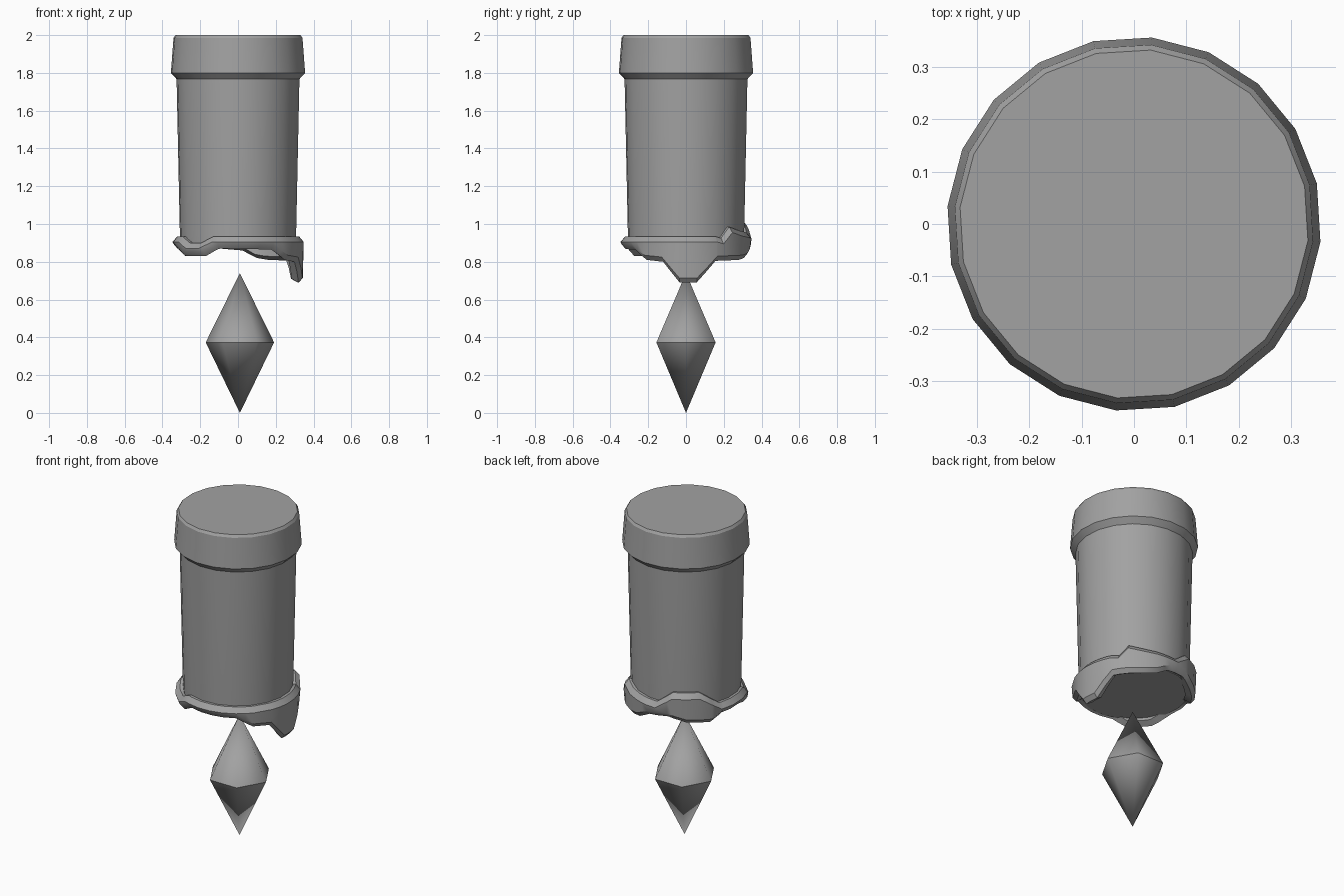
import bpy, bmesh, math

if "Cube" in bpy.data.objects:
    bpy.data.objects.remove(bpy.data.objects["Cube"])

grey = bpy.data.materials.new("mid_grey")
grey.diffuse_color = (0.36, 0.36, 0.36, 1)
grey.use_nodes = True
grey.node_tree.nodes["Principled BSDF"].inputs["Base Color"].default_value = grey.diffuse_color


def finish(bm, name, angle=30):
    bmesh.ops.recalc_face_normals(bm, faces=bm.faces)
    for f in bm.faces:
        f.smooth = True
    for e in bm.edges:
        if len(e.link_faces) == 2 and e.calc_face_angle(0) > math.radians(angle):
            e.smooth = False
    mesh = bpy.data.meshes.new(name)
    bm.to_mesh(mesh)
    bm.free()
    mesh.materials.append(grey)
    obj = bpy.data.objects.new(name, mesh)
    bpy.context.collection.objects.link(obj)
    return obj


def bridge(bm, rings, closed=False):
    pairs = list(zip(rings, rings[1:]))
    if closed:
        pairs.append((rings[-1], rings[0]))
    for a, b in pairs:
        n = len(a)
        for i in range(n):
            j = (i + 1) % n
            bm.faces.new((a[i], a[j], b[j], b[i]))


def point(r, deg, z, x=0.0):
    t = math.radians(deg)
    return (x + r * math.cos(t), r * math.sin(t), z)


def lathe(name, profile, sides=20, start=12.5):
    bm = bmesh.new()
    rings = [[bm.verts.new(point(r, start + 360 * i / sides, z)) for i in range(sides)]
             for r, z in profile]
    bridge(bm, rings)
    bm.faces.new(rings[0])
    bm.faces.new(rings[-1])
    return finish(bm, name, 20)


# Tapered barrel and its flared cap
lathe("barrel", [(0.306, 0.87), (0.309, 0.94), (0.327, 1.78)])
lathe("cap", [(0.325, 1.765), (0.357, 1.80), (0.343, 1.985), (0.333, 2.0)])

# Ragged collar: (angle, height) outlines of its upper and lower edges
upper = [(0, .935), (28, .935), (35, .925), (45, .985), (60, .965), (80, .955), (95, .95),
         (112, 1.02), (138, 1.02), (160, .935), (205, .935), (218, .90), (233, .90),
         (247, .935), (360, .935)]
lower = [(0, .69), (10, .69), (29, .805), (60, .81), (72, .82), (86, .86), (107, .87),
         (125, .84), (150, .83), (163, .87), (190, .87), (212, .83), (238, .83),
         (252, .87), (303, .865), (320, .81), (338, .80), (354, .69), (360, .69)]


def height(outline, deg):
    for (a, za), (b, zb) in zip(outline, outline[1:]):
        if a <= deg <= b:
            return za + (zb - za) * (deg - a) / (b - a)


bm = bmesh.new()
angles = sorted({a for a, _ in upper + lower if a < 360} | {265, 278, 290, 312, 346, 175, 20})
rings = [[] for _ in range(6)]
for a in angles:
    top, low = height(upper, a), height(lower, a)
    section = [(0.30, top), (0.323, top), (0.348, top - 0.03),
               (0.343, low + 0.025), (0.322, low), (0.285, low + 0.02)]
    for ring, (r, z) in zip(rings, section):
        ring.append(bm.verts.new(point(r, a, z)))
bridge(bm, rings, closed=True)
finish(bm, "ragged_collar", 35)

# Six-sided hanging crystal with a sharp girdle
bm = bmesh.new()
girdle = [bm.verts.new(point(0.181, 60 * i, 0.373, 0.01)) for i in range(6)]
for z in (0.0, 0.74):
    tip = bm.verts.new((0.01, 0, z))
    for i in range(6):
        bm.faces.new((girdle[i], girdle[(i + 1) % 6], tip))
crystal = finish(bm, "crystal", 180)
for e in crystal.data.edges:
    if all(abs(crystal.data.vertices[v].co.z - 0.373) < 0.01 for v in e.vertices):
        e.use_edge_sharp = True
